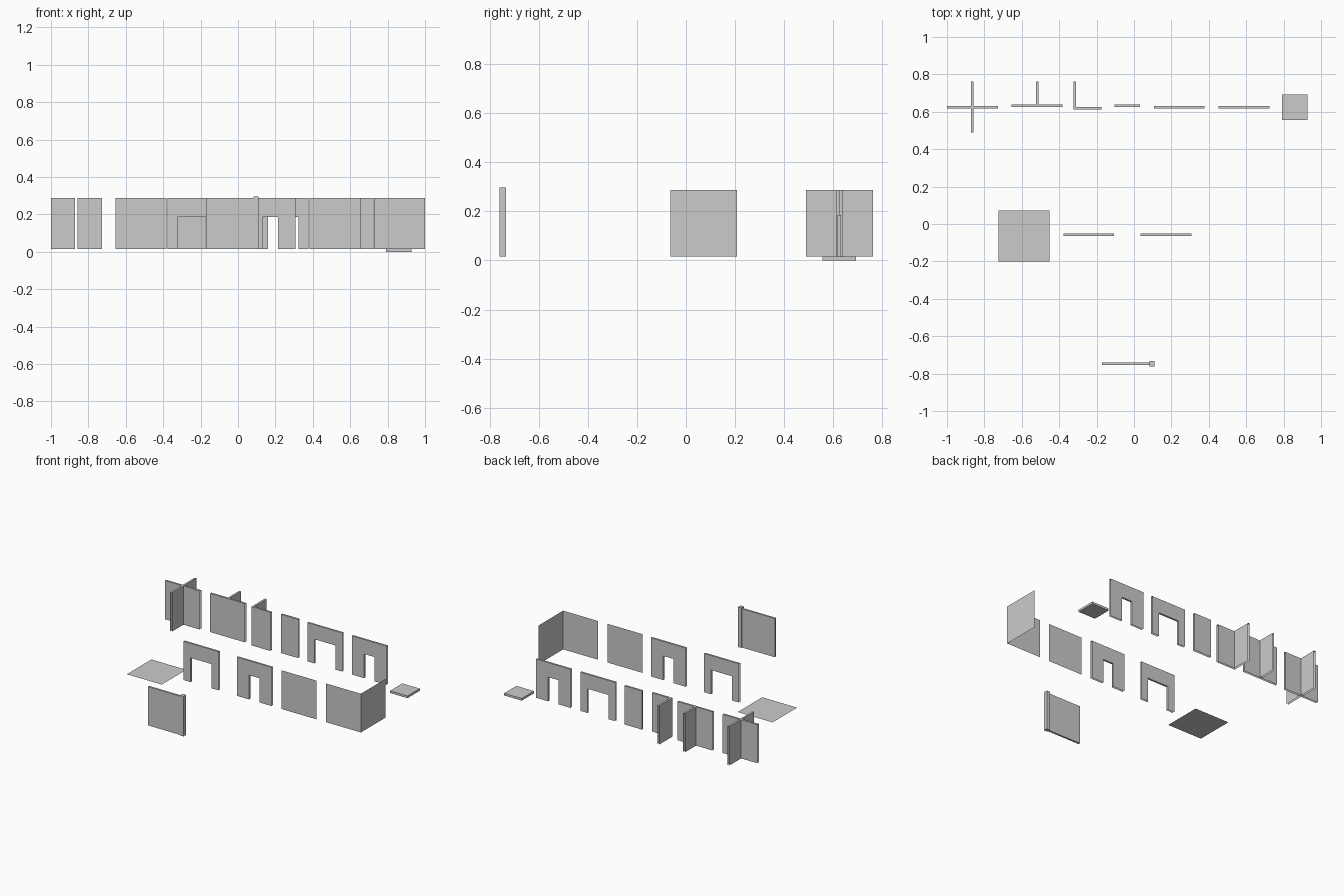
import bpy, bmesh
from mathutils import Vector

if "Cube" in bpy.data.objects:
    bpy.data.objects.remove(bpy.data.objects["Cube"])

S = 0.272      # tile size
H = S / 2
T = 0.0136     # wall thickness
Z0 = 0.0155    # ground level of the tiles (top of the slab)
ROW_B, ROW_M, ROW_F = 0.625, -0.064, -0.747


def prism(name, pts, depth, origin, u=(1, 0, 0), v=(0, 1, 0), skip=(), caps=(True, True)):
    """Extrude a counter-clockwise profile along u x v; 'skip' edges stay open."""
    u, v, o = Vector(u), Vector(v), Vector(origin)
    w = u.cross(v) * depth
    bm = bmesh.new()
    lo = [bm.verts.new(o + u * a + v * b) for a, b in pts]
    if depth:
        hi = [bm.verts.new(p.co + w) for p in lo]
        n = len(pts)
        for i in range(n):
            if i not in skip:
                j = (i + 1) % n
                bm.faces.new((lo[i], lo[j], hi[j], hi[i]))
        if caps[0]:
            bm.faces.new(lo[::-1])
        if caps[1]:
            bm.faces.new(hi)
    else:
        bm.faces.new(lo)
    me = bpy.data.meshes.new(name)
    bm.to_mesh(me)
    bm.free()
    ob = bpy.data.objects.new(name, me)
    bpy.context.collection.objects.link(ob)
    return ob


def rect(x0, x1, y0, y1):
    return [(x0, y0), (x1, y0), (x1, y1), (x0, y1)]


def wall(name, pts, x, skip):
    """Modular wall: capped on top, open where it meets neighbours and ground."""
    return prism(name, pts, S, (x, ROW_B, Z0), skip=skip, caps=(False, True))


def doorway(name, x, y_front, opening):
    """Wall with a rectangular opening, drawn in the front plane."""
    a, top = opening / 2, 0.17
    pts = [(-H, 0), (-a, 0), (-a, top), (a, top), (a, 0), (H, 0), (H, S), (-H, S)]
    return prism(name, pts, T, (x, y_front + T, Z0), v=(0, 0, 1), skip=(0, 4, 5, 7))


# back row: wall junction tiles
t = T / 2
wall("cross_wall", [(-t, -H), (t, -H), (t, -t), (H, -t), (H, t), (t, t),
                    (t, H), (-t, H), (-t, t), (-H, t), (-H, -t), (-t, -t)],
     -0.864, (0, 3, 6, 9))
wall("tee_wall", [(-H, 0), (H, 0), (H, T), (t, T), (t, H), (-t, H), (-t, T), (-H, T)],
     -0.518, (1, 4, 7))
wall("corner_wall", [(-T, -T), (H, -T), (H, 0), (0, 0), (0, H), (-T, H)],
     -0.310, (1, 4))
wall("half_wall", rect(0, H, 0, T), -0.104, (1,))

# doorways in the back and middle rows
for row, y, xs in (("back", ROW_B - t, (0.242, 0.588)), ("middle", ROW_M, (-0.242, 0.172))):
    doorway(row + "_wide_doorway", xs[0], y, 0.6 * S)
    doorway(row + "_narrow_doorway", xs[1], y, 0.3 * S)

# floor pieces
prism("floor_slab", rect(-H / 2, H / 2, -H / 2, H / 2), Z0, (0.86, ROW_B, 0))
prism("floor_plane", rect(-H, H, -H, H), 0, (-0.588, ROW_M, Z0))

# single-sided wall panels
for name, x in (("flat_wall", 0.518), ("corner_front_panel", 0.864)):
    prism(name, rect(-H, H, 0, S), 0, (x, ROW_M, Z0), v=(0, 0, 1))
prism("corner_side_panel", rect(0, S, 0, S), 0, (1.0, ROW_M, Z0), u=(0, 1, 0), v=(0, 0, 1))

# front row: fence panel with its end post
prism("end_panel", rect(-0.172, 0.096, -t, t), S, (0, ROW_F, Z0))
prism("end_post", rect(0.0825, 0.1095, -T, T), S + 0.009, (0, ROW_F, Z0))
